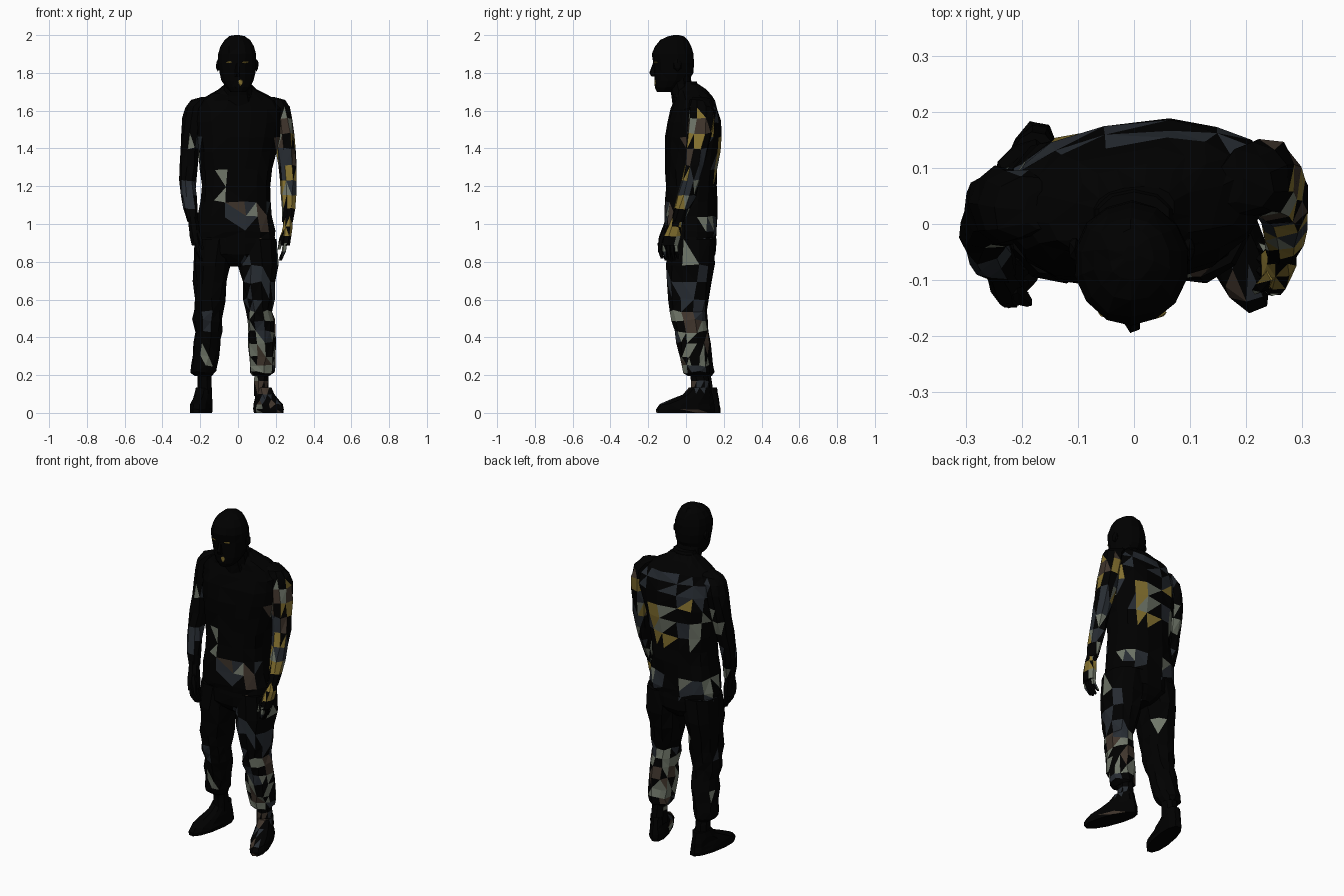
import bpy, bmesh, math, random
from mathutils import Matrix, Vector

random.seed(11)

# palette of the faceted camouflage
PALETTE = {"black": (0, 0, 0), "slate": (0.02, 0.025, 0.032),
           "sage": (0.16, 0.18, 0.14), "ochre": (0.24, 0.17, 0.03), "brown": (0.05, 0.035, 0.025)}
NAMES = list(PALETTE)
MATS = []
for key in NAMES:
    m = bpy.data.materials.new(key)
    m.diffuse_color = (*PALETTE[key], 1)
    MATS.append(m)

# coloured zones: min corner, max corner, share of coloured patches, colour mix
ZONES = [
    ((.20, -.2, 1.30), (.40, .3, 1.60), .65, "slate sage ochre ochre brown"),  # upper sleeve
    ((.20, -.2, .80), (.40, .3, 1.30), .65, "slate sage sage ochre"),          # lower sleeve
    ((.03, -.2, .22), (.25, .3, .53), .70, "sage sage slate brown"),           # shin
    ((.03, -.2, .00), (.30, .3, .22), .30, "sage slate brown"),                # shoe
    ((.03, -.2, .55), (.25, .10, .86), .40, "slate slate ochre"),              # thigh
    ((-.20, -.2, 1.12), (-.03, -.04, 1.27), .60, "slate sage"),                # waist front
    ((-.05, -.2, .95), (.20, -.04, 1.10), .65, "sage slate brown"),            # hem front
    ((-.18, .10, 1.25), (.14, .3, 1.50), .65, "sage sage slate ochre"),        # back
    ((-.22, .06, 1.50), (.18, .3, 1.64), .65, "slate"),                        # upper back
    ((-.22, .06, .88), (.17, .3, 1.02), .60, "sage slate"),                    # seat
    ((-.30, -.2, 1.0), (-.19, .3, 1.45), .20, "slate sage"),                   # other sleeve
    ((-.27, -.2, .10), (-.08, .3, .70), .10, "slate sage"),                    # other leg
]
PATCH = {}


def pick(c):
    """Colour of a face, shared by faces in the same small slanted patch."""
    for k, (lo, hi, share, mix) in enumerate(ZONES):
        if all(lo[i] <= c[i] <= hi[i] for i in range(3)):
            cell = (k, round((c.x + .4 * c.z) / .06), round((c.y + .3 * c.z) / .06), round(c.z / .075))
            if cell not in PATCH:
                PATCH[cell] = NAMES.index(random.choice(mix.split())) if random.random() < share else 0
            return PATCH[cell] if random.random() < .88 else 0
    return 0


def loft(name, rings, n=10, jit=.004, p=.9, mat=None, shear=0):
    """Stack of rounded rings (z, x, y, half width, half depth), capped and faceted."""
    bm = bmesh.new()
    loops = []
    for k, (z, x, y, rx, ry) in enumerate(rings):
        j = 0 if k in (0, len(rings) - 1) else jit
        turn = shear * min(1, max(0, (z - 1.1) / .4))
        loop = []
        for i in range(n):
            a = 2 * math.pi * (i + .5) / n
            c, s = math.cos(a), math.sin(a)
            dx, dy = rx * math.copysign(abs(c) ** p, c), ry * math.copysign(abs(s) ** p, s)
            v = Vector((x + dx, y + dy + turn * dx, z))
            loop.append(bm.verts.new(v + Vector([random.uniform(-j, j) for _ in range(3)])))
        loops.append(loop)
    for a, b in zip(loops, loops[1:]):
        for i in range(n):
            bm.faces.new((a[i], a[(i + 1) % n], b[(i + 1) % n], b[i]))
    bm.faces.new(loops[0])
    bm.faces.new(loops[-1])
    bm.normal_update()
    bmesh.ops.triangulate(bm, faces=bm.faces[:])
    bmesh.ops.recalc_face_normals(bm, faces=bm.faces[:])
    return finish(name, bm, mat)


def finish(name, bm, mat=None, xf=Matrix()):
    bm.transform(xf)
    for f in bm.faces:
        f.material_index = pick(f.calc_center_median()) if mat is None else NAMES.index(mat)
    me = bpy.data.meshes.new(name)
    bm.to_mesh(me)
    bm.free()
    for m in MATS:
        me.materials.append(m)
    ob = bpy.data.objects.new(name, me)
    bpy.context.collection.objects.link(ob)
    return ob


def ball(name, loc, size, mat="black"):
    bm = bmesh.new()
    bmesh.ops.create_icosphere(bm, subdivisions=1, radius=1)
    finish(name, bm, mat, Matrix.Translation(loc) @ Matrix.Diagonal((*size, 1)))


# head, neck and face details
loft("head", [(2.0, -.005, -.052, .012, .014), (1.993, -.005, -.055, .04, .045), (1.973, -.005, -.063, .07, .075),
              (1.94, -.005, -.070, .091, .097), (1.90, -.005, -.071, .102, .109), (1.85, -.005, -.066, .102, .107),
              (1.80, -.003, -.066, .096, .104), (1.76, -.002, -.075, .086, .093), (1.725, 0, -.095, .066, .070),
              (1.70, 0, -.110, .042, .044)], 14, .002, 1)
loft("neck", [(1.82, 0, -.04, .075, .062), (1.74, 0, -.03, .075, .060), (1.68, 0, -.015, .082, .063),
              (1.62, 0, .01, .10, .08)], 10, .002, 1)
loft("nose", [(1.85, -.002, -.166, .009, .01), (1.80, -.002, -.178, .015, .017), (1.782, -.002, -.172, .016, .012)],
     5, 0, 1, "black")
loft("beard", [(1.77, 0, -.143, .046, .022), (1.73, 0, -.145, .038, .020), (1.698, 0, -.138, .022, .015)],
     8, .003, 1, "black")
ball("chin_patch", (.012, -.162, 1.75), (.014, .006, .02), "ochre")
for s in (-1, 1):
    ball("ear", (s * .102 - .004, -.045, 1.84), (.012, .024, .034))
    ball("eye_slit", (s * .036 - .003, -.158, 1.856), (.028, .012, .007), "ochre")

# shirt and hips
loft("shirt", [(1.74, 0, .024, .072, .042), (1.71, 0, .026, .105, .078), (1.685, 0, .036, .155, .094),
               (1.655, .003, .045, .205, .100), (1.61, .004, .045, .236, .118), (1.54, .004, .043, .236, .137),
               (1.46, 0, .038, .224, .142), (1.38, -.003, .034, .208, .142), (1.29, -.01, .030, .190, .140),
               (1.2, -.013, .027, .182, .137), (1.12, -.015, .027, .186, .137), (1.04, -.015, .027, .198, .138),
               (.96, -.015, .027, .213, .138), (.925, -.015, .027, .212, .134)], 16, .006, .82, shear=.09)
loft("collar", [(1.755, 0, .014, .066, .043), (1.71, 0, .005, .086, .070), (1.67, 0, .01, .11, .085)], 10, .003, 1)
loft("hips", [(1.0, -.013, .027, .198, .130), (.9, -.013, .027, .215, .133), (.84, -.013, .027, .200, .128),
              (.80, -.013, .03, .12, .10), (.775, -.013, .03, .05, .07)], 16, .004, .9)

# trouser legs with baggy cuffs
LEGS = {
    "leg_a": [(.92, -.12, .028, .11, .125), (.78, -.140, .025, .098, .130), (.69, -.147, .022, .088, .118),
              (.6, -.152, .020, .083, .106), (.54, -.154, .018, .078, .095), (.49, -.157, .022, .080, .092),
              (.43, -.157, .038, .074, .086), (.37, -.160, .050, .074, .080), (.30, -.170, .060, .071, .074),
              (.25, -.180, .070, .070, .070), (.215, -.187, .076, .068, .070), (.195, -.183, .085, .045, .052)],
    "leg_b": [(.92, .098, .028, .11, .125), (.78, .110, .022, .104, .130), (.69, .112, .018, .090, .120),
              (.6, .112, .013, .080, .108), (.54, .116, .010, .068, .092), (.49, .122, .016, .072, .096),
              (.43, .125, .025, .074, .088), (.37, .128, .035, .074, .084), (.30, .131, .045, .073, .076),
              (.25, .131, .052, .070, .070), (.215, .127, .056, .066, .066), (.195, .122, .060, .044, .05)]}
for name, rings in LEGS.items():
    loft(name, rings, 11, .007, .9)

# ankles and shoes, each shoe turned outwards
for s, x, y, yaw, ax, ay in ((-1, -.195, .023, -10, -.178, .090), (1, .163, -.003, 21, .124, .075)):
    loft("ankle", [(.24, ax, ay - .01, .040, .048), (.17, ax, ay, .038, .050), (.09, ax, ay + .005, .042, .056)], 8, .003)
    shoe = [(0, 0, 0, .052, .164), (.02, 0, 0, .056, .165), (.045, 0, .008, .053, .153), (.07, 0, .038, .048, .118),
            (.10, 0, .068, .044, .082), (.135, 0, .083, .041, .060)]
    ob = loft("shoe", shoe, 12, .003, .9, "black")
    ob.data.transform(Matrix.Translation((x, y, 0)) @ Matrix.Rotation(math.radians(yaw), 4, 'Z'))
    for f in ob.data.polygons:
        f.material_index = pick(f.center)

# sleeves, hands and fingers on both sides
ARM = [(1.672, .165, .070, .030, .035), (1.655, .195, .075, .055, .055), (1.62, .219, .079, .058, .066),
       (1.56, .234, .080, .057, .070), (1.48, .244, .072, .054, .067), (1.40, .253, .060, .052, .061),
       (1.31, .261, .043, .048, .054), (1.23, .266, .025, .044, .051), (1.15, .266, .003, .041, .047),
       (1.08, .265, -.022, .036, .041), (1.01, .263, -.045, .029, .034)]
HAND = [(1.04, .263, -.042, .026, .031), (.985, .262, -.058, .028, .038), (.935, .256, -.074, .029, .047),
        (.885, .250, -.084, .026, .046)]


def side(rings, s):
    # the far arm hangs further forward, and closer to the body from the elbow down
    out = []
    for z, x, y, rx, ry in rings:
        if s < 0:
            x -= .030 * min(1, max(0, (1.18 - z) / .2))
            y -= .022 + .023 * min(1, max(0, (z - .9) / .3))
        out.append((z, s * x, y, rx, ry))
    return out


for s in (-1, 1):
    loft("sleeve", side(ARM, s), 9, .005)
    loft("hand", side(HAND, s), 8, .003)
    for k in range(4):
        y = -.116 + k * .021
        tip = .80 + abs(k - 1.5) * .012
        loft("finger", side([(.90, .250, y, .013, .013), (.855, .243, y + .002, .012, .012),
                             (tip, .225, y + .012, .008, .008)], s), 5, .001)
    loft("thumb", side([(.97, .248, -.085, .012, .016), (.92, .230, -.108, .013, .013),
                        (.865, .218, -.118, .008, .008)], s), 5, .001)
